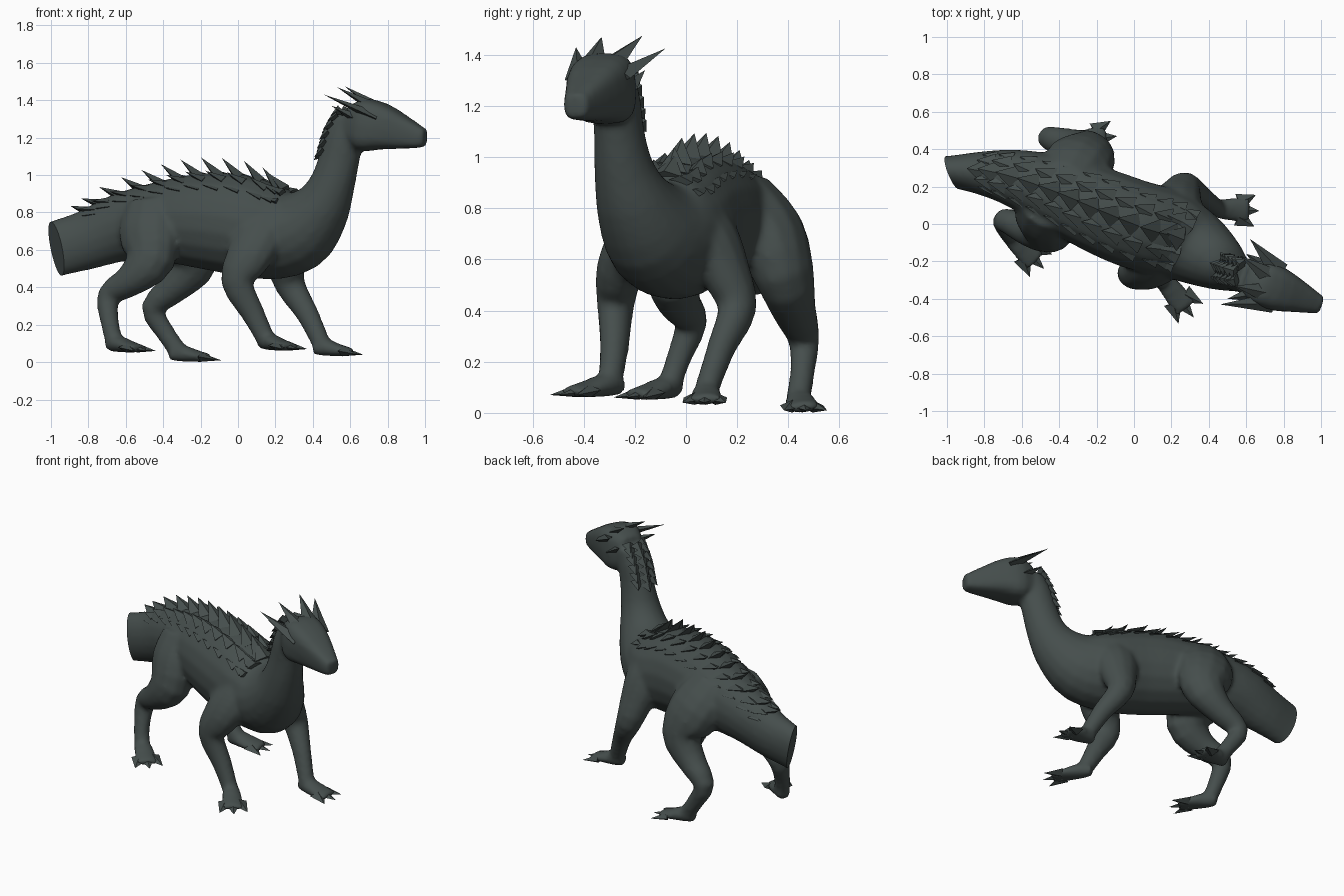
import bpy, bmesh, math
from mathutils import Vector

cube = bpy.data.objects.get("Cube")
if cube:
    bpy.data.objects.remove(cube)

hide = bpy.data.materials.new("dark_slate_hide")
hide.use_nodes = True
COLOUR = (0.060, 0.076, 0.073, 1)
hide.diffuse_color = COLOUR
bsdf = hide.node_tree.nodes["Principled BSDF"]
bsdf.inputs["Base Color"].default_value = COLOUR
bsdf.inputs["Roughness"].default_value = 0.8

LEFT = Vector((0.36, 0.93, 0)).normalized()
UP = Vector((0, 0, 1))


def select(objects):
    bpy.ops.object.select_all(action="DESELECT")
    for obj in objects:
        obj.select_set(True)
    bpy.context.view_layer.objects.active = objects[0]


def finish(name, bm, angle=50):
    bmesh.ops.recalc_face_normals(bm, faces=bm.faces)
    mesh = bpy.data.meshes.new(name)
    bm.to_mesh(mesh)
    bm.free()
    mesh.materials.append(hide)
    obj = bpy.data.objects.new(name, mesh)
    bpy.context.collection.objects.link(obj)
    select([obj])
    bpy.ops.object.shade_smooth_by_angle(angle=math.radians(angle))
    return obj


def sample(stations, t):
    """Smooth curve through (x, y, z, half width, half height) stations."""
    last = len(stations) - 1
    i = min(int(t), last - 1)
    f = t - i
    p = [Vector(stations[min(max(k, 0), last)]) for k in range(i - 1, i + 3)]
    return 0.5 * (2 * p[1] + (p[2] - p[0]) * f
                  + (2 * p[0] - 5 * p[1] + 4 * p[2] - p[3]) * f ** 2
                  + (3 * p[1] - p[0] - 3 * p[2] + p[3]) * f ** 3)


def surface(stations, t, angle, square=1):
    """Point, outward direction and tangent; angle 0 is the back, positive is left."""
    s = sample(stations, t)
    a = sample(stations, max(t - 0.2, 0))
    b = sample(stations, min(t + 0.2, len(stations) - 1))
    tangent = (Vector(b[:3]) - Vector(a[:3])).normalized()
    side = (LEFT - tangent * LEFT.dot(tangent)).normalized()
    sn, cs = math.sin(angle), math.cos(angle)
    out = (side * math.copysign(abs(sn) ** square, sn) * s[3]
           + tangent.cross(side) * math.copysign(abs(cs) ** square, cs) * s[4])
    return Vector(s[:3]) + out, out.normalized(), tangent


def loft(name, stations, sides=14, steps=3, square=1):
    bm = bmesh.new()
    rings = []
    for k in range((len(stations) - 1) * steps + 1):
        rings.append([bm.verts.new(surface(stations, k / steps, math.tau * j / sides, square)[0])
                      for j in range(sides)])
    for a, b in zip(rings, rings[1:]):
        for j in range(sides):
            n = (j + 1) % sides
            bm.faces.new((a[j], a[n], b[n], b[j]))
    bm.faces.new(rings[0])
    bm.faces.new(rings[-1])
    return finish(name, bm)


def spike(bm, base, tip, wide, thick, across=LEFT):
    """Flattened four-sided thorn."""
    axis = (tip - base).normalized()
    across = (across - axis * across.dot(axis)).normalized()
    over = axis.cross(across)
    ring = [bm.verts.new(base + d) for d in
            (across * wide, over * thick, -across * wide, -over * thick)]
    point = bm.verts.new(tip)
    for j in range(4):
        bm.faces.new((ring[j], ring[(j + 1) % 4], point))
    bm.faces.new(ring)


# Trunk: tail, barrel, chest and raised neck (tail is cut blunt later)
trunk = [
    (-1.09, 0.285, 0.565, 0.07, 0.145),
    (-0.975, 0.28, 0.605, 0.085, 0.15), (-0.80, 0.27, 0.655, 0.12, 0.16),
    (-0.62, 0.24, 0.72, 0.16, 0.185), (-0.40, 0.165, 0.75, 0.205, 0.22),
    (-0.20, 0.08, 0.755, 0.23, 0.255), (0.00, 0.00, 0.735, 0.24, 0.27),
    (0.18, -0.05, 0.695, 0.235, 0.255), (0.325, -0.125, 0.71, 0.205, 0.225),
    (0.435, -0.195, 0.81, 0.16, 0.165), (0.50, -0.24, 0.94, 0.12, 0.125),
    (0.54, -0.26, 1.08, 0.099, 0.111), (0.57, -0.27, 1.20, 0.094, 0.105),
    (0.61, -0.28, 1.30, 0.085, 0.09)]
skin = [loft("body_and_neck", trunk, 18)]

# Wedge-shaped, boxy head
skin.append(loft("head", [
    (0.59, -0.28, 1.28, 0.08, 0.09), (0.67, -0.31, 1.27, 0.125, 0.14),
    (0.76, -0.345, 1.26, 0.122, 0.128), (0.87, -0.385, 1.23, 0.09, 0.093),
    (0.96, -0.42, 1.205, 0.06, 0.063), (1.003, -0.435, 1.20, 0.048, 0.047)], 16, 2, 0.62))

# Swept-back crest horns fanning from the brow
bm = bmesh.new()
for base, tip, wide in [
        ((0.74, -0.42, 1.31), (0.46, -0.43, 1.43), 0.055),
        ((0.73, -0.37, 1.36), (0.53, -0.33, 1.47), 0.06),
        ((0.75, -0.30, 1.36), (0.57, -0.17, 1.475), 0.06),
        ((0.78, -0.26, 1.32), (0.62, -0.08, 1.425), 0.06),
        ((0.70, -0.23, 1.27), (0.60, -0.16, 1.34), 0.045),
        ((0.64, -0.37, 1.30), (0.50, -0.40, 1.37), 0.045)]:
    spike(bm, Vector(base), Vector(tip), wide, 0.03)
finish("crest_horns", bm, 30)

# Broad overlapping scales down the back and tail, small ones on the neck
bm = bmesh.new()
for row, size in ((0, 1), (-0.38, 0.85), (0.38, 0.85), (-0.75, 0.6), (0.75, 0.6)):
    for k in range(12):
        t = 2.0 + k * 0.46 + (0.23 if row else 0)
        p, out, tangent = surface(trunk, t, row)
        grow = size * (0.05 + 0.055 * math.sin(math.pi * (t - 1.8) / 6.2))
        rise = 0.75 if row == 0 else 0.3 if abs(row) < 0.5 else 0.06
        spike(bm, p - out * 0.02 + tangent * 0.05,
              p + out * grow * rise - tangent * grow * 0.65, 0.07 * size, 0.03 * size)
for row in (-0.6, 0, 0.6):
    for k in range(6):
        t = 10.9 + k * 0.38 + (0.18 if row else 0)
        p, out, tangent = surface(trunk, t, row)
        spike(bm, p - out * 0.01 + tangent * 0.025,
              p + out * 0.028 - tangent * 0.025, 0.042, 0.028)
finish("back_scales", bm, 30)


def leg(name, path, toe):
    """Tapered limb ending in a sloping foot with three broad toes."""
    skin.append(loft(name, path, 12))
    ankle, toe = Vector(path[-1][:3]), Vector(toe)
    ahead = toe - ankle
    ahead.z = 0
    across = UP.cross(ahead).normalized()
    floor = toe.z
    points = []
    for f, lift, w, h in ((-0.22, 0.045, 0.038, 0.036), (0.08, 0.048, 0.055, 0.047),
                          (0.4, 0.034, 0.066, 0.034), (0.76, 0.022, 0.066, 0.02)):
        q = ankle + ahead * f
        points.append((q.x, q.y, floor + lift, w, h))
    skin.append(loft(name + "_foot", points, 10, 2))
    bm = bmesh.new()
    for s in (-1, 0, 1):
        base = ankle + ahead * 0.5 + across * 0.04 * s
        tip = ankle + ahead * (1 - 0.1 * abs(s)) + across * 0.085 * s
        base.z, tip.z = floor + 0.026, floor + 0.01
        spike(bm, base, tip, 0.05, 0.025, across)
    finish(name + "_toes", bm, 30)


leg("front_right_leg", [
    (0.18, -0.14, 0.80, 0.09, 0.13), (0.12, -0.20, 0.68, 0.105, 0.145),
    (0.055, -0.255, 0.56, 0.095, 0.125), (-0.005, -0.275, 0.43, 0.073, 0.09),
    (0.08, -0.28, 0.26, 0.057, 0.064), (0.16, -0.30, 0.10, 0.047, 0.05)],
    (0.32, -0.50, 0.06))
leg("front_left_leg", [
    (0.22, 0.04, 0.80, 0.09, 0.12), (0.23, 0.10, 0.68, 0.105, 0.14),
    (0.25, 0.155, 0.55, 0.095, 0.115), (0.28, 0.20, 0.41, 0.077, 0.083),
    (0.37, 0.14, 0.26, 0.056, 0.062), (0.45, 0.08, 0.09, 0.048, 0.05)],
    (0.67, 0.07, 0.03))
leg("hind_right_leg", [
    (-0.46, 0.09, 0.84, 0.11, 0.15), (-0.47, 0.03, 0.70, 0.135, 0.175),
    (-0.47, -0.04, 0.55, 0.115, 0.14), (-0.57, -0.03, 0.44, 0.088, 0.09),
    (-0.69, 0.02, 0.355, 0.065, 0.065), (-0.685, -0.03, 0.21, 0.049, 0.05),
    (-0.655, -0.07, 0.09, 0.049, 0.049)],
    (-0.48, -0.24, 0.05))
leg("hind_left_leg", [
    (-0.37, 0.22, 0.85, 0.12, 0.16), (-0.30, 0.32, 0.70, 0.145, 0.185),
    (-0.24, 0.385, 0.54, 0.115, 0.14), (-0.33, 0.42, 0.41, 0.09, 0.09),
    (-0.455, 0.46, 0.29, 0.064, 0.064), (-0.39, 0.455, 0.16, 0.049, 0.052),
    (-0.32, 0.44, 0.06, 0.05, 0.05)],
    (-0.09, 0.47, 0.0))

# Fuse trunk, head and limbs into one skin with soft joints
select(skin)
bpy.ops.object.join()
body = skin[0]
fuse = body.modifiers.new("fuse", "REMESH")
fuse.mode, fuse.voxel_size = "VOXEL", 0.015
soften = body.modifiers.new("soften", "SMOOTH")
soften.factor, soften.iterations = 0.5, 7
for modifier in (fuse.name, soften.name):
    bpy.ops.object.modifier_apply(modifier=modifier)

# Blunt end of the tail
bm = bmesh.new()
bm.from_mesh(body.data)
cut = bmesh.ops.bisect_plane(
    bm, geom=bm.verts[:] + bm.edges[:] + bm.faces[:], plane_co=(-0.972, 0.28, 0.605),
    plane_no=(-0.93, -0.33, -0.17), clear_outer=True)
bmesh.ops.holes_fill(bm, edges=[e for e in cut["geom_cut"] if isinstance(e, bmesh.types.BMEdge)])
bm.to_mesh(body.data)
bm.free()
select([body])
bpy.ops.object.shade_smooth_by_angle(angle=math.radians(50))
